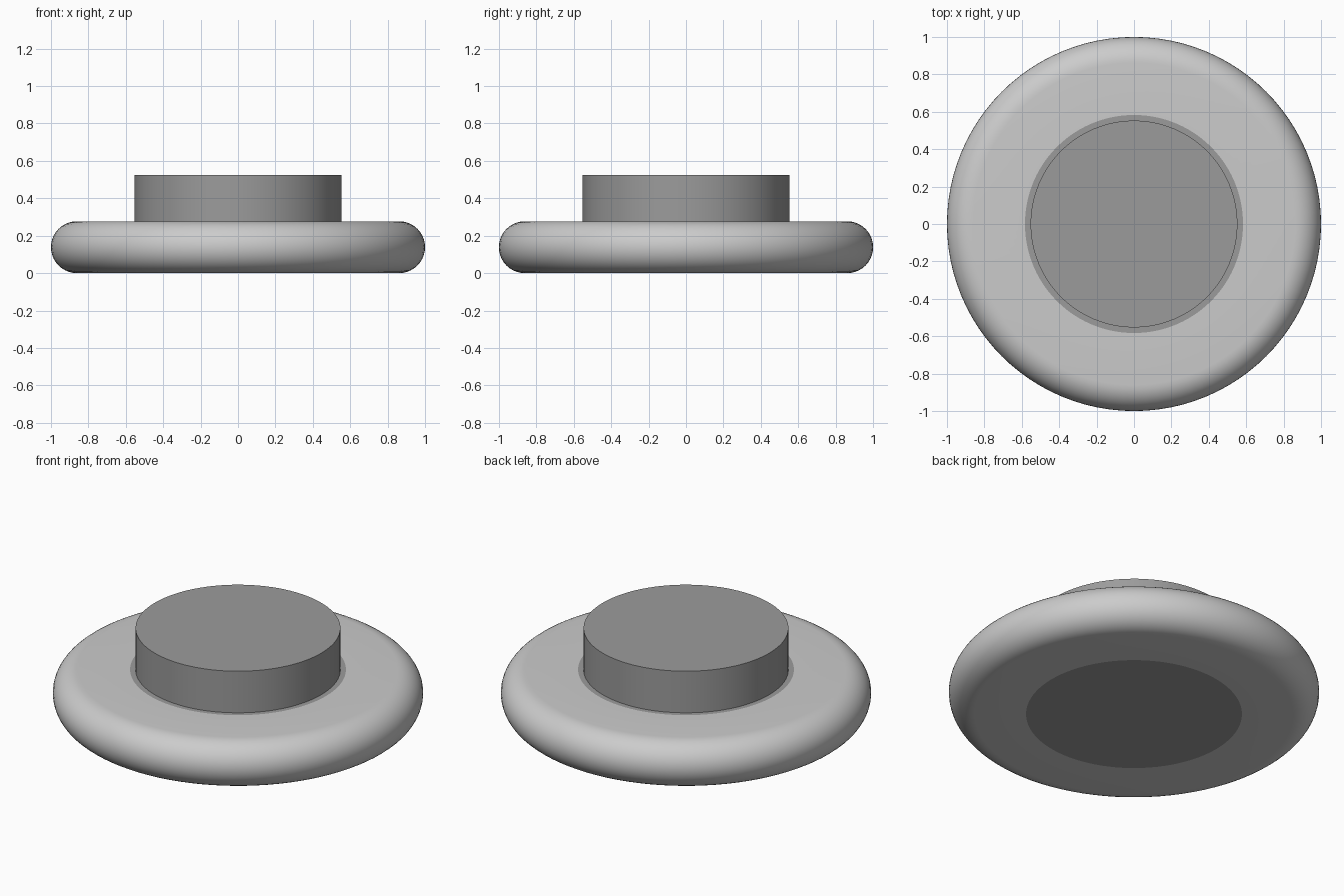
import bpy, bmesh
from math import sin, cos, pi, radians

if "Cube" in bpy.data.objects:
    bpy.data.objects.remove(bpy.data.objects["Cube"])

SEG = 96


def lathe(name, profile, closed=False, material=None):
    """Spin an (r, z) profile around the z axis."""
    bm = bmesh.new()
    verts = [bm.verts.new((r, 0, z)) for r, z in profile]
    pairs = list(zip(verts, verts[1:])) + ([(verts[-1], verts[0])] if closed else [])
    edges = [bm.edges.new(p) for p in pairs]
    bmesh.ops.spin(bm, geom=verts + edges, cent=(0, 0, 0), axis=(0, 0, 1),
                   angle=2 * pi, steps=SEG)
    bmesh.ops.remove_doubles(bm, verts=bm.verts, dist=1e-5)
    bmesh.ops.recalc_face_normals(bm, faces=bm.faces)
    mesh = bpy.data.meshes.new(name)
    bm.to_mesh(mesh)
    bm.free()
    obj = bpy.data.objects.new(name, mesh)
    bpy.context.collection.objects.link(obj)
    if material:
        mesh.materials.append(material)
    bpy.ops.object.select_all(action='DESELECT')
    obj.select_set(True)
    bpy.context.view_layer.objects.active = obj
    bpy.ops.object.shade_smooth_by_angle(angle=radians(35))
    return obj


dark = bpy.data.materials.new("dark_grey")
dark.diffuse_color = (0.33, 0.33, 0.33, 1)
dark.use_nodes = True
dark.node_tree.nodes["Principled BSDF"].inputs["Base Color"].default_value = dark.diffuse_color

# Flat ring with a fully rounded outer edge
R, H, HOLE = 1.0, 0.277, 0.583
h = H / 2
rim = [(R - h + h * cos(a), h + h * sin(a))
       for a in (-pi / 2 + pi * i / 20 for i in range(21))]
lathe("rounded_ring", [(HOLE, 0)] + rim + [(HOLE, H)], closed=True)

# Core filling the ring, stepping in to the raised boss
lathe("core_and_boss", [(0, 0), (HOLE, 0), (HOLE, H), (0.553, H),
                        (0.553, 0.525), (0, 0.525)], material=dark)
